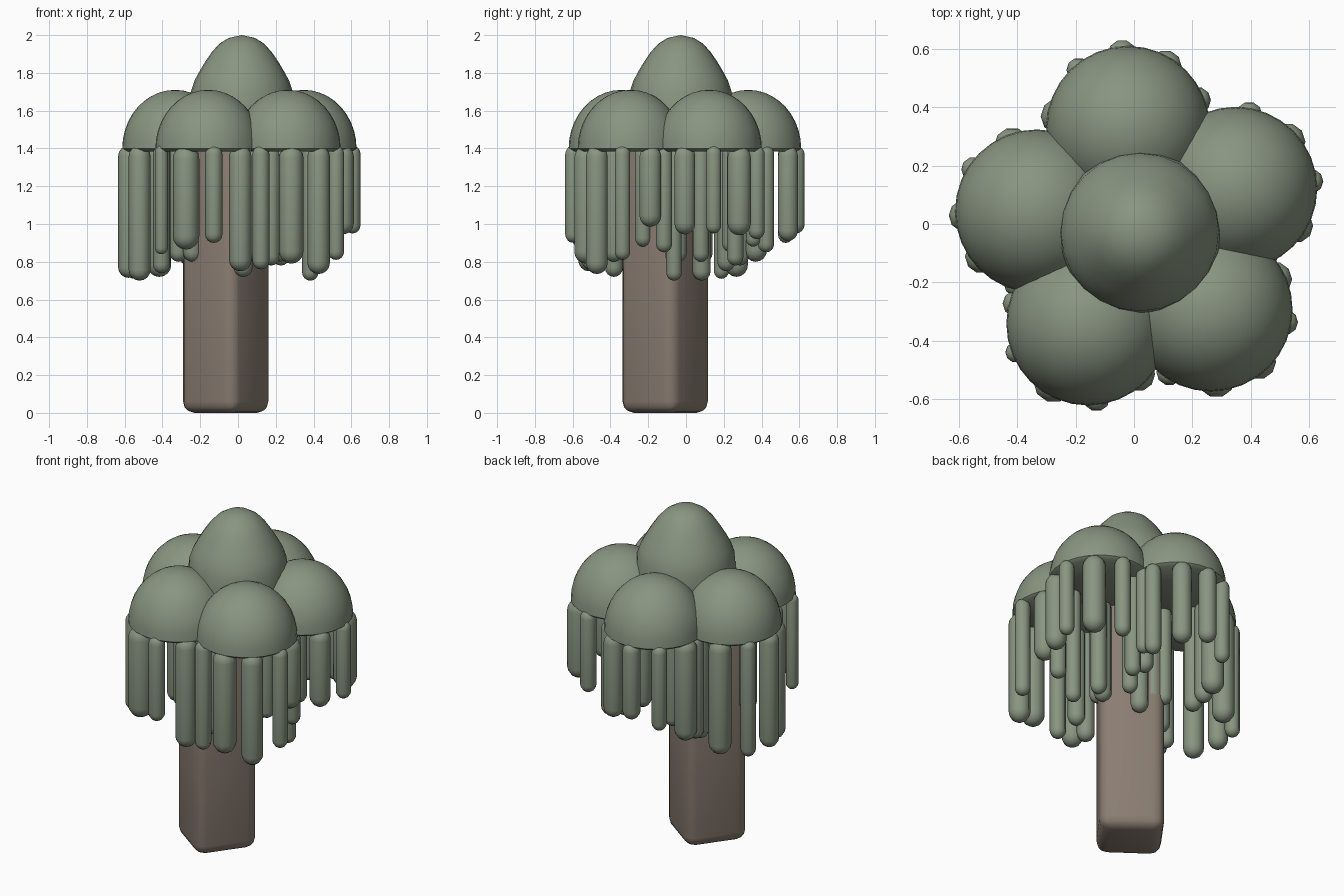
import bpy, bmesh
from math import sin, cos, pi, radians

if "Cube" in bpy.data.objects:
    bpy.data.objects.remove(bpy.data.objects["Cube"])


def material(name, rgb):
    m = bpy.data.materials.new(name)
    m.diffuse_color = (*rgb, 1)
    m.use_nodes = True
    m.node_tree.nodes["Principled BSDF"].inputs["Base Color"].default_value = m.diffuse_color
    return m


LEAF = material("leaf_green", (0.25, 0.30, 0.22))
BARK = material("bark_brown", (0.26, 0.21, 0.17))


def finish(bm, name, mat, loc, angle=40):
    bmesh.ops.recalc_face_normals(bm, faces=bm.faces)
    me = bpy.data.meshes.new(name)
    bm.to_mesh(me)
    bm.free()
    ob = bpy.data.objects.new(name, me)
    ob.location = loc
    me.materials.append(mat)
    bpy.context.collection.objects.link(ob)
    bpy.ops.object.select_all(action='DESELECT')
    ob.select_set(True)
    bpy.context.view_layer.objects.active = ob
    bpy.ops.object.shade_smooth_by_angle(angle=radians(angle))
    return ob


def lathe(name, profile, sides, mat, loc, angle=40):
    """Spin (radius, z) points around z; the ends lie on the axis."""
    bm = bmesh.new()
    vs = [bm.verts.new((r, 0, z)) for r, z in profile]
    es = [bm.edges.new(p) for p in zip(vs, vs[1:])]
    bmesh.ops.spin(bm, geom=vs + es, cent=(0, 0, 0), axis=(0, 0, 1),
                   angle=2 * pi, steps=sides, use_duplicate=False)
    bmesh.ops.remove_doubles(bm, verts=bm.verts, dist=1e-4)
    return finish(bm, name, mat, loc, angle)


# trunk: turned square post with rounded edges
bm = bmesh.new()
bmesh.ops.create_cube(bm, size=1)
bmesh.ops.scale(bm, vec=(0.357, 0.357, 1.5), verts=bm.verts)
bmesh.ops.bevel(bm, geom=bm.edges[:], offset=0.06, segments=3,
                profile=0.5, affect='EDGES')
trunk = finish(bm, "trunk", BARK, (-0.065, -0.11, 0.75))
trunk.rotation_euler.z = radians(54)

# crown: pointed dome in the middle
CX, CY = 0.02, -0.028
crown = [(0, 1.42), (0.255, 1.42), (0.275, 1.44), (0.278, 1.6), (0.27, 1.70),
         (0.25, 1.76), (0.223, 1.81), (0.193, 1.86), (0.159, 1.91),
         (0.118, 1.955), (0.07, 1.985), (0, 2.0)]
lathe("crown_dome", crown, 24, LEAF, (CX, CY, 0))

# side domes, each with (offset angle, radius, bottom z) of its hanging strands;
# the first five face outwards, the rest hang on the inner half of the rim
R, H, BASE = 0.28, 0.31, 1.40
dome = [(0, BASE - 0.015), (R - 0.02, BASE - 0.015)] + \
       [(R * cos(t * pi / 20), BASE + H * sin(t * pi / 20)) for t in range(10)] + \
       [(0, BASE + H)]
domes = {
    "right": (24.5, [(-56, .058, .945), (-19, .042, .95), (18, .065, .94),
                     (55, .045, .92), (92, .04, .88),
                     (128, .05, .85), (165, .045, .8), (202, .05, .78), (-92, .045, .85)]),
    "back": (96.5, [(-75, .045, .85), (-38, .055, .91), (-2, .05, .95),
                    (34, .042, .90), (74, .063, .80),
                    (111, .05, .75), (148, .045, .8), (185, .05, .7), (-112, .045, .78)]),
    "left": (168.5, [(-58, .063, .72), (-22, .042, .71), (15, .055, .715),
                     (51, .058, .70), (86, .045, .76),
                     (123, .05, .8), (160, .05, .85), (197, .045, .8), (-95, .05, .78)]),
    "front_left": (240.5, [(-76, .045, .74), (-39, .035, .84), (-1, .07, .865),
                           (36, .046, .90), (74, .06, .75),
                           (110, .05, .8), (146, .045, .88), (182, .05, .85), (-112, .05, .8)]),
    "front_right": (312.5, [(-76, .045, .76), (-38, .065, .79), (0, .06, .735),
                            (38, .043, .81), (73, .06, .985),
                            (110, .043, .7), (147, .045, .8), (184, .05, .8), (-112, .05, .72)]),
}
for side, (ang, strands) in domes.items():
    a = radians(ang)
    x, y = CX + 0.36 * cos(a), CY + 0.36 * sin(a)
    lathe(side + "_dome", dome, 32, LEAF, (x, y, 0))
    for i, (off, r, low) in enumerate(strands, 1):
        b = radians(ang + off)
        top = 1.415
        # capsule: rounded at both ends
        arc = [k * pi / 8 for k in range(5)]
        prof = [(r * sin(t), low + r - r * cos(t)) for t in arc] + \
               [(r * sin(t), top - r + r * cos(t)) for t in reversed(arc)]
        d = 0.302 - r
        lathe(f"{side}_strand_{i}", prof, 10, LEAF,
              (x + d * cos(b), y + d * sin(b), 0), 60)
